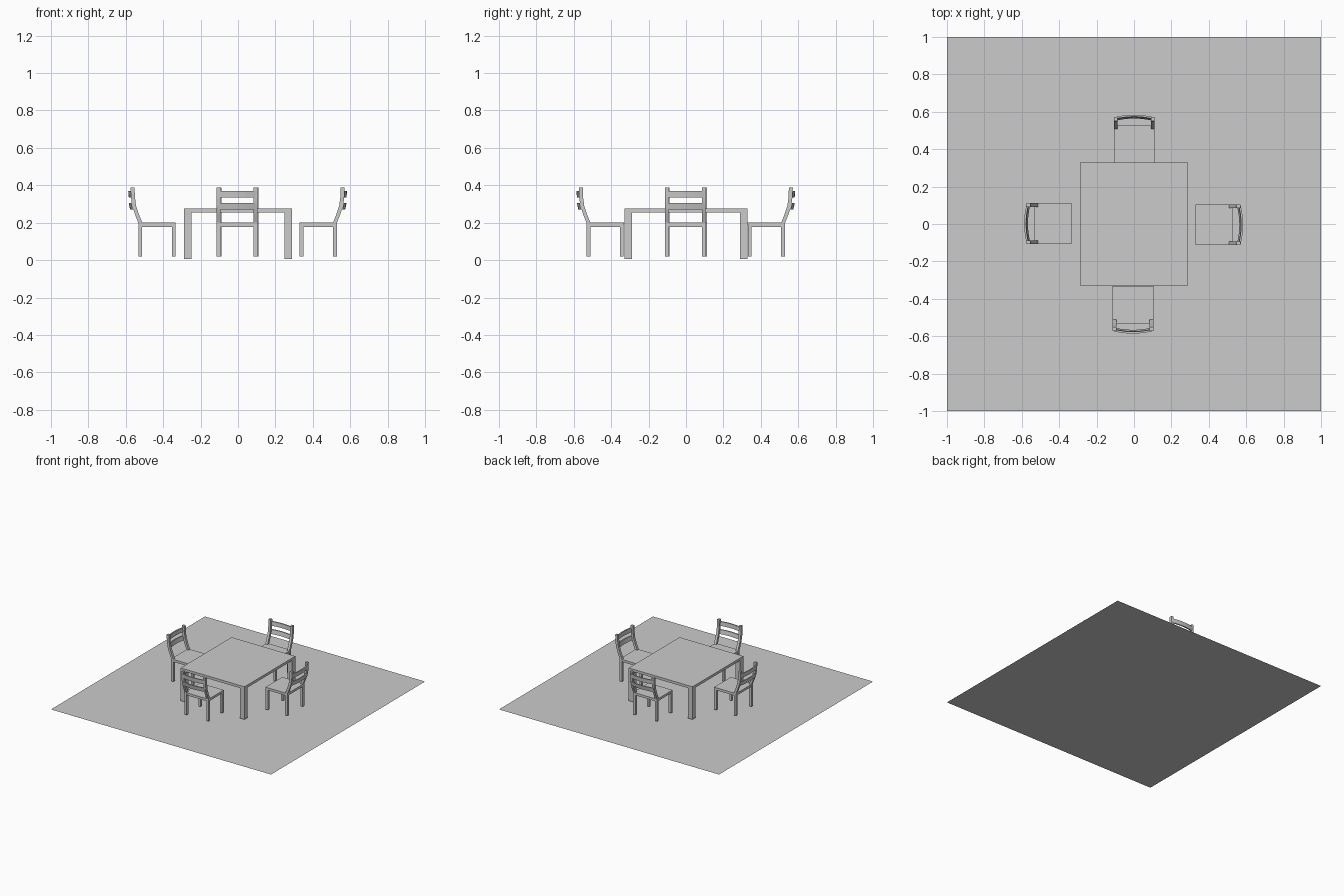
import bpy
import bmesh
from math import pi
from mathutils import Matrix

if "Cube" in bpy.data.objects:
    bpy.data.objects.remove(bpy.data.objects["Cube"])


def make_object(name, bm, matrix=Matrix.Identity(4)):
    bmesh.ops.recalc_face_normals(bm, faces=bm.faces)
    mesh = bpy.data.meshes.new(name)
    bm.to_mesh(mesh)
    bm.free()
    ob = bpy.data.objects.new(name, mesh)
    ob.matrix_world = matrix
    bpy.context.collection.objects.link(ob)
    return ob


def box(name, lo, hi, matrix=Matrix.Identity(4)):
    bm = bmesh.new()
    size = [b - a for a, b in zip(lo, hi)]
    mid = [(a + b) / 2 for a, b in zip(lo, hi)]
    bmesh.ops.create_cube(bm, size=1, matrix=Matrix.Translation(mid) @ Matrix.Diagonal((*size, 1)))
    return make_object(name, bm, matrix)


def sweep(name, rings, matrix):
    """Skin a chain of four-point rings and cap both ends."""
    bm = bmesh.new()
    rows = [[bm.verts.new(p) for p in ring] for ring in rings]
    for a, b in zip(rows, rows[1:]):
        for i in range(4):
            j = (i + 1) % 4
            bm.faces.new((a[i], a[j], b[j], b[i]))
    bm.faces.new(rows[0])
    bm.faces.new(rows[-1])
    return make_object(name, bm, matrix)


# Floor sheet
bm = bmesh.new()
bmesh.ops.create_grid(bm, x_segments=1, y_segments=1, size=1)
make_object("floor", bm)

# Table
TX, TY, TZ = 0.29, 0.33, 0.275
box("table_top", (-TX, -TY, 0.254), (TX, TY, TZ))
for sx in (-1, 1):
    for sy in (-1, 1):
        xs = sorted((sx * TX, sx * (TX - 0.042)))
        ys = sorted((sy * TY, sy * (TY - 0.042)))
        box("table_leg", (xs[0], ys[0], 0.006), (xs[1], ys[1], 0.255))

# Chair: +x points away from the table
HALF, POST = 0.109, 0.02
# inner face of the curved back post, as (distance, height)
BACK = [(0.510, 0.018), (0.510, 0.20), (0.528, 0.245), (0.543, 0.29), (0.549, 0.335), (0.551, 0.388)]


def chair(m):
    box("seat", (0.331, -HALF, 0.19), (0.531, HALF, 0.2), m)
    # Rails under the seat
    for x in (0.335, 0.513):
        box("seat_cross_rail", (x, -HALF + 0.01, 0.178), (x + 0.014, HALF - 0.01, 0.191), m)
    for s in (-1, 1):
        y0, y1 = sorted((s * HALF, s * (HALF - POST)))
        box("seat_side_rail", (0.34, y0 + 0.003, 0.178), (0.52, y1 - 0.003, 0.191), m)
        box("front_leg", (0.332, y0, 0.018), (0.352, y1, 0.191), m)
        # Back leg and post in one piece
        rings = [[(x, y0, z), (x + 0.021, y0, z), (x + 0.021, y1, z), (x, y1, z)] for x, z in BACK]
        sweep("back_post", rings, m)
    # Bowed back slats, leaning with the posts
    for name, x, lean, z0, z1 in (("lower_slat", 0.552, 0.007, 0.270, 0.304),
                                  ("upper_slat", 0.559, 0.003, 0.335, 0.369)):
        rings = []
        for i in range(9):
            t = i / 4 - 1
            xi = x + 0.013 * (1 - t * t)
            y = t * 0.103
            rings.append([(xi, y, z0), (xi + 0.01, y, z0),
                          (xi + 0.01 + lean, y, z1), (xi + lean, y, z1)])
        sweep(name, rings, m)


# Four chairs around the table
for k in range(4):
    offset = Matrix.Translation((-0.002, -0.001, 0))
    chair(offset @ Matrix.Rotation(k * pi / 2, 4, "Z") @ Matrix.Translation((0, -0.003, 0)))
